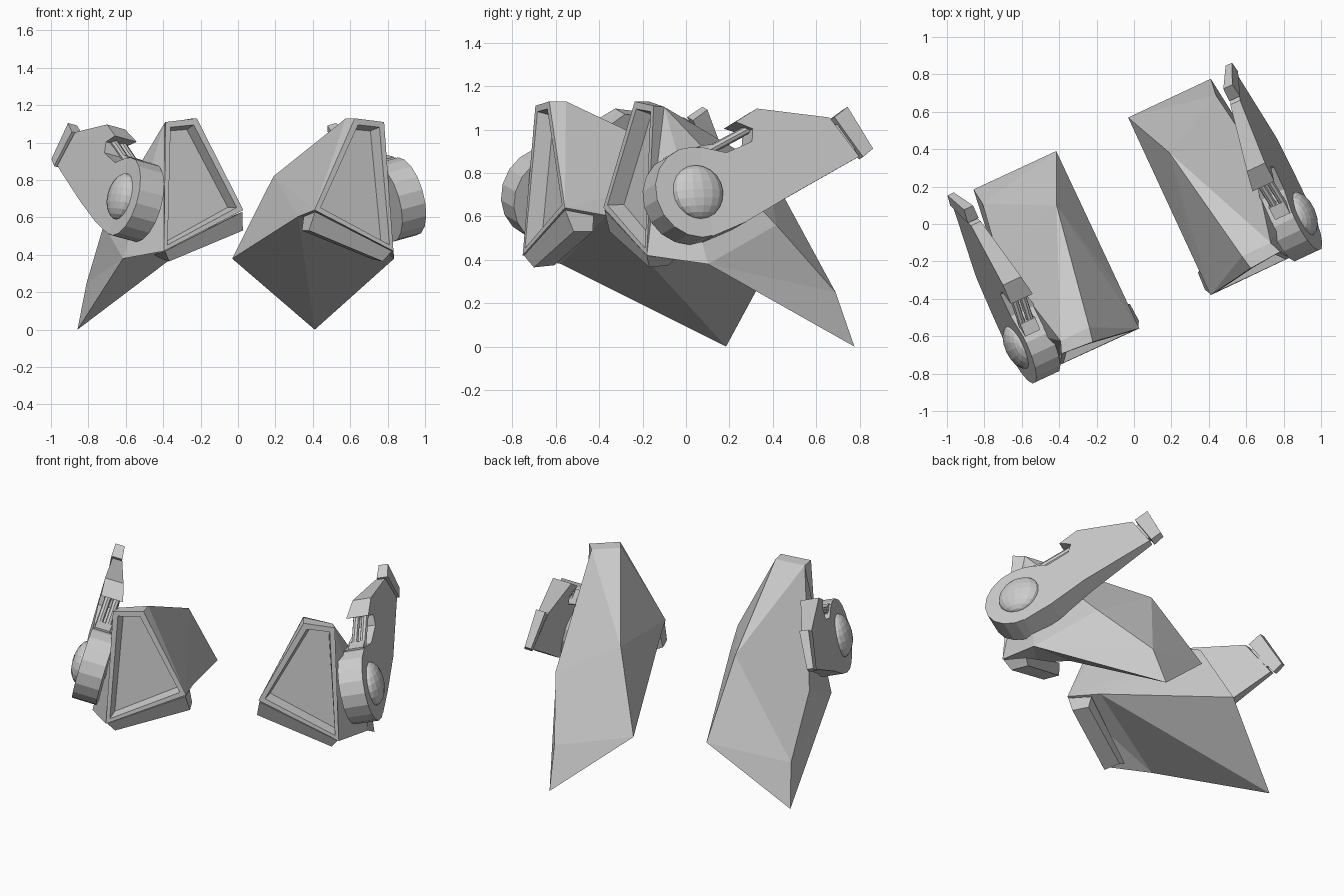
import bpy, bmesh, math
from mathutils import Vector, Matrix

cube = bpy.data.objects.get("Cube")
if cube:
    bpy.data.objects.remove(cube, do_unlink=True)

YAW = math.radians(25)
PIVOT = Vector((.772, -.332, .695))
LEAN = (Matrix.Translation(PIVOT) @ Matrix.Rotation(math.radians(-14), 4, "Y")
        @ Matrix.Translation(-PIVOT))

grey = bpy.data.materials.new("light_grey")
grey.use_nodes = True
grey.diffuse_color = (0.6, 0.6, 0.6, 1)
grey.node_tree.nodes["Principled BSDF"].inputs["Base Color"].default_value = (0.6, 0.6, 0.6, 1)


def finish(name, bm, matrix=Matrix.Identity(4)):
    """Turn a left-side bmesh into a mirrored pair, yawed as a whole."""
    bmesh.ops.transform(bm, matrix=matrix, verts=bm.verts)
    bmesh.ops.recalc_face_normals(bm, faces=bm.faces)
    mesh = bpy.data.meshes.new(name)
    bm.to_mesh(mesh)
    bm.free()
    mesh.materials.append(grey)
    ob = bpy.data.objects.new(name, mesh)
    bpy.context.scene.collection.objects.link(ob)
    ob.rotation_euler.z = YAW
    mod = ob.modifiers.new("pair", "MIRROR")
    mod.use_axis[0] = True
    mod.use_mirror_merge = False


def prism(name, profile, inner, outer):
    """Leaning plate: a (y, z) outline between x = inner(y) and outer(y)."""
    bm = bmesh.new()
    a = [bm.verts.new((inner(y), y, z)) for y, z in profile]
    b = [bm.verts.new((outer(y), y, z)) for y, z in profile]
    bm.faces.new(a)
    bm.faces.new(b[::-1])
    for i in range(len(a)):
        j = (i + 1) % len(a)
        bm.faces.new((a[i], b[i], b[j], a[j]))
    finish(name, bm, LEAN)


def cylinder(name, start, end, radius, sides):
    """Leaning cylinder between two points."""
    start, end = Vector(start), Vector(end)
    axis = end - start
    bm = bmesh.new()
    bmesh.ops.create_cone(bm, cap_ends=True, segments=sides, radius1=radius,
                          radius2=radius, depth=axis.length)
    turn = axis.to_track_quat("Z", "Y").to_matrix().to_4x4()
    finish(name, bm, LEAN @ Matrix.Translation((start + end) / 2) @ turn)


# Faceted shell with a recessed front panel
points = dict(
    FI=(.21, -.518, .64), FO=(.677, -.515, .42),
    TFO=(.645, -.465, 1.11), TFI=(.466, -.478, 1.13),
    TBI=(.45, -.40, 1.13), TBO=(.62, -.40, 1.105),
    P=(.21, -.31, .605), Q=(.80, -.26, .38),
    RI=(.212, .529, .38), RO=(.70, .53, 0),
    R=(.688, .44, .25), K=(.333, .265, .82), L=(.738, .115, .56))
faces = """FI FO TFO TFI|TFI TFO TBO TBI|FI TFI TBI|FI TBI K|FI K P|P K RI
TBI TBO K|TBO L K|K L R|K R RI|RI R RO
FO TFO TBO|FO TBO Q|Q TBO L|Q L R|Q R RO
FI P Q|FI Q FO|P RO Q|P RI RO"""
bm = bmesh.new()
vert = {k: bm.verts.new(p) for k, p in points.items()}
made = [bm.faces.new([vert[k] for k in f.split()]) for f in faces.replace("\n", "|").split("|")]
bmesh.ops.recalc_face_normals(bm, faces=bm.faces)
bmesh.ops.inset_individual(bm, faces=[made[0]], thickness=.04)
bmesh.ops.inset_individual(bm, faces=[made[0]], thickness=.022, depth=-.075)
finish("faceted_shell", bm)

# Lip under the front edge
bm = bmesh.new()
front = [(.215, -.515, .63), (.67, -.512, .42), (.63, -.48, .365), (.195, -.48, .53)]
rear = [(.215, -.37, .605), (.67, -.37, .40), (.62, -.38, .375), (.20, -.38, .53)]
rings = [[bm.verts.new(p) for p in ring] for ring in (front, rear)]
bm.faces.new(rings[0])
bm.faces.new(rings[1][::-1])
for i in range(4):
    j = (i + 1) % 4
    bm.faces.new((rings[0][i], rings[1][i], rings[1][j], rings[0][j]))
finish("front_lip", bm)

# Round pivot, its mount and dome
cylinder("pivot_mount", (.62, PIVOT.y + .03, PIVOT.z), (.71, PIVOT.y + .03, PIVOT.z), .08, 12)
cylinder("pivot_disc", (.70, PIVOT.y, PIVOT.z), (.845, PIVOT.y, PIVOT.z), .215, 18)
bm = bmesh.new()
bmesh.ops.create_uvsphere(bm, u_segments=16, v_segments=10, radius=.127)
finish("pivot_dome", bm, LEAN @ Matrix.Translation((.842, PIVOT.y, PIVOT.z))
       @ Matrix.Diagonal((.5, 1, 1, 1)))


# Swept-back arm, thinning toward its end
def arm_inner(y):
    return .70 + .06 * min(1, max(0, (y + .2) / .2)) + .17 * max(0, y)


def arm_outer(y):
    return .845 + .035 * min(1, max(0, (y + .25) / .35))


prism("arm", [(-.30, .91), (-.17, .88), (-.04, .93), (-.03, .99), (-.11, 1.025), (0, 1.085),
              (.36, 1.04), (.49, .855), (.10, .66), (-.11, .55), (-.28, .485)],
      arm_inner, arm_outer)
prism("arm_tip_link", [(.34, 1.01), (.40, 1.01), (.49, .89), (.45, .89)],
      lambda y: .84, lambda y: .87)
prism("arm_tip", [(.38, 1.04), (.453, 1.088), (.56, .89), (.505, .85)],
      lambda y: .825 + (y - .385) * .15, lambda y: .89)

# Twin piston rods and their bracket
for i, x in enumerate((.77, .82)):
    cylinder(f"piston_rod_{i + 1}", (x, -.27, .885), (x, -.02, 1.005), .02, 8)
prism("piston_bracket", [(-.30, .87), (-.30, .915), (-.23, .925), (-.20, .87)],
      lambda y: .745, lambda y: .835)
